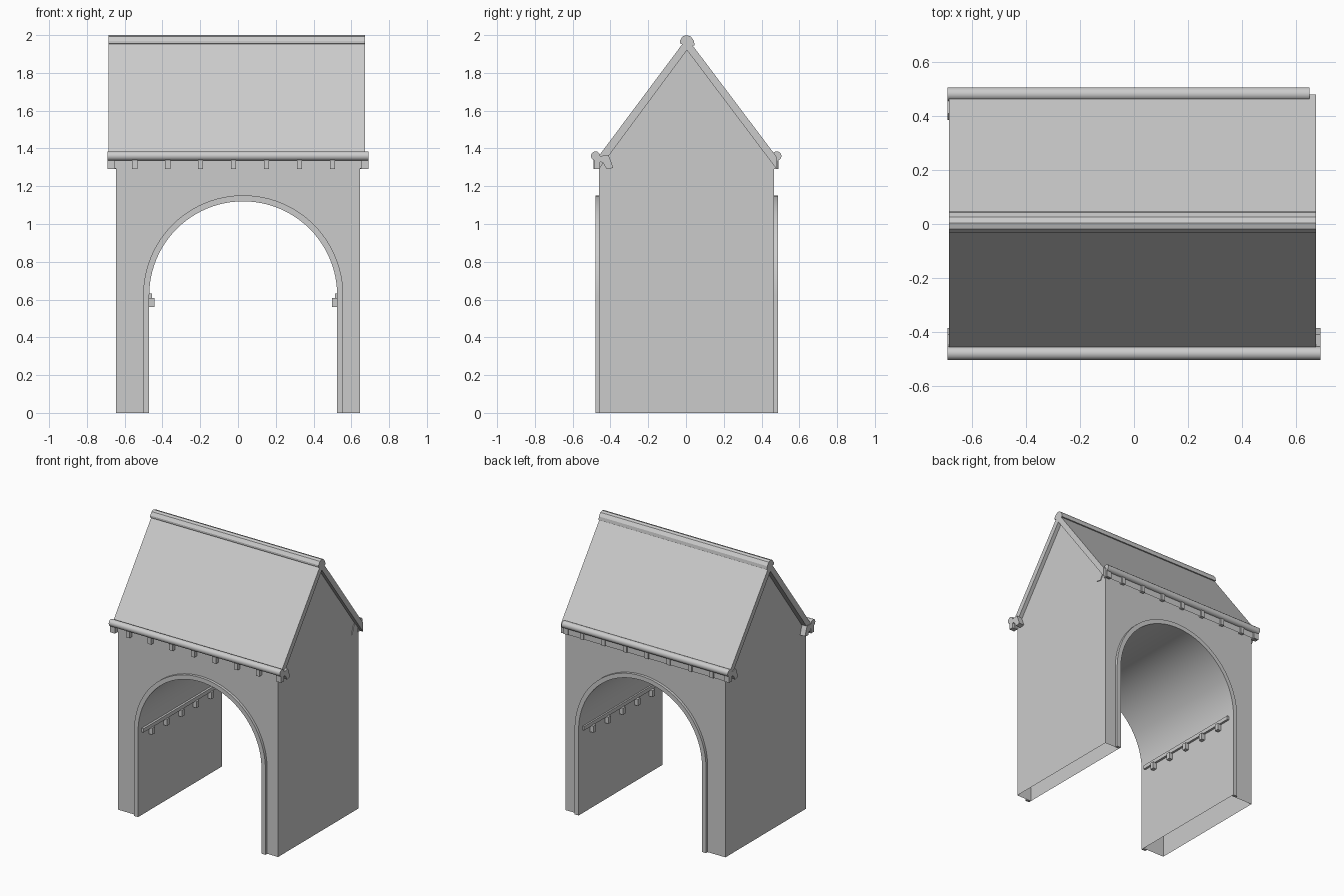
import bpy, bmesh, math
from mathutils import Vector

if "Cube" in bpy.data.objects:
    bpy.data.objects.remove(bpy.data.objects["Cube"])

CX, CZ, R = 0.0275, 0.6225, 0.4975      # arch centre and inner radius
Y0, Y1, HX = -0.46, 0.467, 0.645        # wall faces


def finish(name, bm, smooth=False):
    bmesh.ops.recalc_face_normals(bm, faces=bm.faces)
    me = bpy.data.meshes.new(name)
    bm.to_mesh(me)
    bm.free()
    ob = bpy.data.objects.new(name, me)
    bpy.context.collection.objects.link(ob)
    if smooth:
        bpy.ops.object.select_all(action='DESELECT')
        ob.select_set(True)
        bpy.context.view_layer.objects.active = ob
        bpy.ops.object.shade_smooth_by_angle(angle=math.radians(35))
    return ob


def prism(name, profile, axis, a, b, smooth=False):
    """Extrude a closed profile: (y, z) along x, or (x, z) along y."""
    bm = bmesh.new()
    put = (lambda p, t: (t, *p)) if axis == 'x' else (lambda p, t: (p[0], t, p[1]))
    ends = [[bm.verts.new(put(p, t)) for p in profile] for t in (a, b)]
    for ring in ends:
        bm.faces.new(ring)
    n = len(profile)
    for i in range(n):
        j = (i + 1) % n
        bm.faces.new((ends[0][i], ends[0][j], ends[1][j], ends[1][i]))
    return finish(name, bm, smooth)


def boxes(name, items):
    bm = bmesh.new()
    for lo, hi in items:
        lo, hi = Vector(lo), Vector(hi)
        vs = bmesh.ops.create_cube(bm, size=1)['verts']
        for v in vs:
            v.co = (lo + hi) / 2 + v.co * (hi - lo)
    return finish(name, bm)


def arch(r, n=48):
    """Open arch outline from the left foot to the right foot."""
    curve = [(CX - r * math.cos(math.pi * i / n), CZ + r * math.sin(math.pi * i / n))
             for i in range(n + 1)]
    return [(CX - r, 0)] + curve + [(CX + r, 0)]


# Hollow body, open underneath: arched walls, barrel vault, gable sides
bm = bmesh.new()
inner = arch(R)
outline = [(-HX, 0)] + inner + [(HX, 0), (HX, 1.32), (-HX, 1.32)]
front, back = [[bm.verts.new((x, y, z)) for x, z in outline] for y in (Y0, Y1)]
bm.faces.new(front)
bm.faces.new(back)
k = len(inner)
for i in range(1, k):
    bm.faces.new((front[i], front[i + 1], back[i + 1], back[i]))
for x, lo, hi in ((-HX, 0, k + 3), (HX, k + 1, k + 2)):
    apex = bm.verts.new((x, 0.005, 1.94))
    bm.faces.new((front[lo], front[hi], apex, back[hi], back[lo]))
finish("gatehouse_walls", bm, True)

# Raised arch trim on both faces
ring = arch(R) + arch(R + 0.032)[::-1]
prism("arch_trim_front", ring, 'y', -0.48, Y0, True)
prism("arch_trim_back", ring, 'y', Y1, 0.487, True)

# Roof slab and faceted ridge cap
prism("roof", [(-0.458, 1.295), (-0.458, 1.365), (0.005, 1.985),
               (0.48, 1.355), (0.48, 1.29), (0.005, 1.92)], 'x', -0.685, 0.673)
prism("ridge_cap", [(-0.033, 1.955), (-0.033, 1.97), (-0.018, 1.993), (0.004, 2.0),
                    (0.025, 1.993), (0.042, 1.97), (0.046, 1.945), (0.005, 1.95)],
      'x', -0.685, 0.673)

# Eave rails with end brackets and a row of blocks
hook = [(0.48, 1.335), (0.48, 1.365), (0.455, 1.36), (0.41, 1.365), (0.40, 1.34),
        (0.385, 1.297), (0.42, 1.29), (0.44, 1.325)]
xs = [-0.547 + 0.1745 * i for i in range(7)]
for side, s, yc, x1 in (("front", -1, -0.479, 0.69), ("back", 1, 0.481, 0.65)):
    circle = [(yc + 0.025 * math.cos(a), 1.36 + 0.025 * math.sin(a))
              for a in (math.tau * i / 12 for i in range(12))]
    prism("eave_rail_" + side, circle, 'x', -0.69, x1, True)
    prof = [(s * y, z) for y, z in hook]
    for end, a in (("left", -0.69), ("right", x1 - 0.04)):
        prism(f"eave_bracket_{side}_{end}", prof, 'x', a, a + 0.04)
        boxes(f"eave_end_block_{side}_{end}",
              [((a, min(s * 0.455, s * 0.488), 1.292), (a + 0.04, max(s * 0.455, s * 0.488), 1.345))])
    boxes("eave_blocks_" + side,
          [((x - 0.014, min(s * 0.45, s * 0.489), 1.29),
            (x + 0.014, max(s * 0.45, s * 0.489), 1.345)) for x in xs])

# Corbels and ledges inside the passage
for side, x, s, w in (("left", CX - R, 1, 0.016), ("right", CX + R, -1, 0.012)):
    def span(d):
        return sorted((x - s * 0.01, x + s * d))
    c, l = span(0.028), span(w)
    boxes("passage_corbels_" + side,
          [((c[0], y - 0.015, 0.56), (c[1], y + 0.015, 0.608))
           for y in (-0.34 + 0.17 * i for i in range(5))])
    boxes("passage_ledge_" + side, [((l[0], -0.44, 0.605), (l[1], 0.44, 0.633))])
